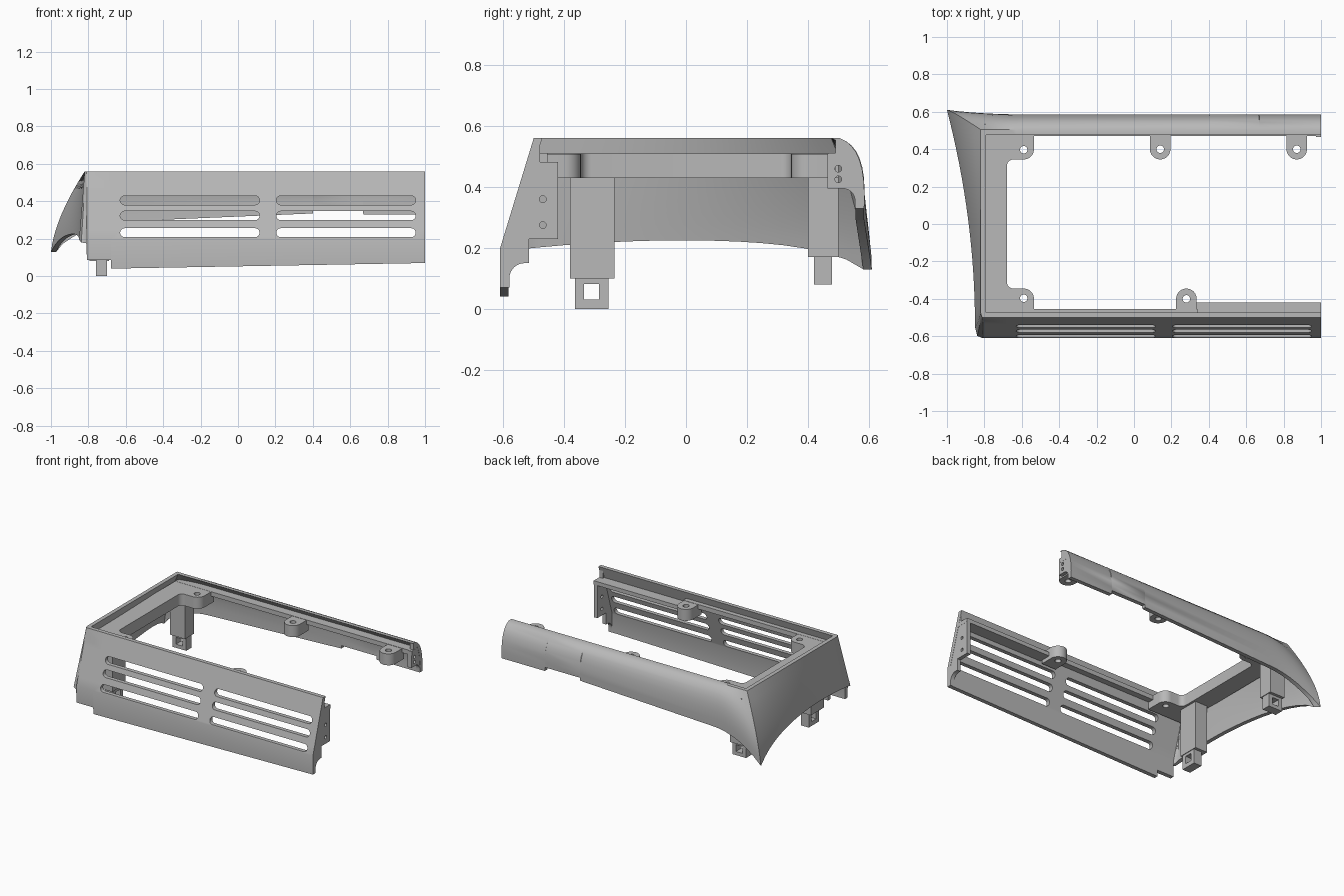
import bpy, bmesh, math
from mathutils import Vector

old = bpy.data.objects.get("Cube")
if old:
    bpy.data.objects.remove(old, do_unlink=True)

grey = bpy.data.materials.new("plain grey")
grey.use_nodes = True
grey.diffuse_color = (0.48, 0.48, 0.48, 1)
grey.node_tree.nodes["Principled BSDF"].inputs["Base Color"].default_value = grey.diffuse_color


def finish(name, bm):
    bmesh.ops.recalc_face_normals(bm, faces=bm.faces)
    me = bpy.data.meshes.new(name)
    bm.to_mesh(me)
    bm.free()
    me.materials.append(grey)
    ob = bpy.data.objects.new(name, me)
    bpy.context.collection.objects.link(ob)
    return ob


def loft(name, rings):
    """Skin closed rings of points and cap both ends."""
    bm = bmesh.new()
    rows = [[bm.verts.new(p) for p in r] for r in rings]
    n = len(rows[0])
    for a, b in zip(rows, rows[1:]):
        for i in range(n):
            j = (i + 1) % n
            bm.faces.new((a[i], a[j], b[j], b[i]))
    bm.faces.new(rows[0])
    bm.faces.new(rows[-1][::-1])
    return finish(name, bm)


def prism(name, pts, axis, a, b):
    """Extrude a 2D outline along an axis from a to b."""
    put = {"x": lambda p, d: (d, p[0], p[1]),
           "y": lambda p, d: (p[0], d, p[1]),
           "z": lambda p, d: (p[0], p[1], d)}[axis]
    return loft(name, [[put(p, d) for p in pts] for d in (a, b)])


def box(name, x0, x1, y0, y1, z0, z1):
    return prism(name, [(x0, y0), (x1, y0), (x1, y1), (x0, y1)], "z", z0, z1)


def arc(cx, cy, r, start, end, n=12):
    angles = [math.radians(start + (end - start) * i / n) for i in range(n + 1)]
    return [(cx + r * math.cos(t), cy + r * math.sin(t)) for t in angles]


def circle(cx, cy, r):
    return arc(cx, cy, r, 0, 345, 23)


def cut(ob, cutters):
    for c in cutters:
        m = ob.modifiers.new("cut", "BOOLEAN")
        m.operation, m.solver, m.object = "DIFFERENCE", "EXACT", c
    dg = bpy.context.evaluated_depsgraph_get()
    ob_mesh = bpy.data.meshes.new_from_object(ob.evaluated_get(dg))
    ob.modifiers.clear()
    ob.data = ob_mesh
    for c in cutters:
        bpy.data.objects.remove(c, do_unlink=True)


# ---- outer shell: one wall section swept round back, side and front ----
N = 8
THICK = 0.028


def section(outer, inward):
    off = Vector(inward) * THICK
    return outer + [p + off for p in reversed(outer)]


def bezier(p0, p1, p2):
    p0, p1, p2 = Vector(p0), Vector(p1), Vector(p2)
    ts = [i / N for i in range(N + 1)]
    return [p0 * (1 - t) ** 2 + p1 * 2 * t * (1 - t) + p2 * t * t for t in ts]


def back(x, zb):
    return bezier((x, 0.505, 0.56), (x, 0.595, 0.53), (x, 0.585, zb))


def side(w):
    y = -0.55 + 1.16 * w
    top_y = -0.475 + 0.98 * w
    zb = 0.225 - 0.1 * y * y - 0.058 * w ** 8
    return bezier((-0.82, top_y, 0.56), (-0.84 - 0.14 * w * w, y, 0.31),
                  (-0.85 - 0.15 * w * w, y, zb))


def front(x, zb):
    top, knee, low = Vector((x, -0.5, 0.56)), Vector((x, -0.61, 0.2)), Vector((x, -0.61, zb))
    if zb > 0.16:
        return [top.lerp(low, i / N) for i in range(N + 1)]
    upper = [top.lerp(knee, i / (N - 1)) for i in range(N)]
    return upper + [low]


rings = []
for x, zb in ((1, 0.33), (0.67, 0.33), (0.668, 0.355), (0.402, 0.355), (0.4, 0.335), (-0.6, 0.293)):
    rings.append(section(back(x, zb), (0, -1, 0)))
straight, corner = back(-0.6, 0.293), side(1)
for i in range(1, 7):
    u = i / 7
    pts = [a.lerp(b, u) for a, b in zip(straight, corner)]
    for k, p in enumerate(pts):        # keep the flare close to the corner
        f = u * u
        p.y = straight[k].y * (1 - f) + corner[k].y * f
        p.z = straight[k].z * (1 - f) + corner[k].z * f
    rings.append(section(pts, (0.3 * f, -1, 0)))
rings.append(section(corner, (1, -1, 0)))
for i in range(15, -1, -1):
    w = i / 16
    rings.append(section(side(w), (1, -0.6 * w ** 8, 0)))
rings.append(section(bezier((-0.814, -0.494, 0.56), (-0.826, -0.545, 0.37),
                            (-0.838, -0.598, 0.18)), (0.8, 0.8, 0)))
for x, zb in ((-0.81, 0.175), (-0.808, 0.085), (-0.68, 0.085), (-0.678, 0.04), (1, 0.07)):
    rings.append(section(front(x, zb), (0, 1, 0)))
shell = loft("outer_shell", rings)

# vent slots in the front panel
slots = []
for z in (0.405, 0.323, 0.232):
    for x0, x1 in ((-0.63, 0.115), (0.205, 0.95)):
        r = 0.024
        outline = arc(x1 - r, z, r, -90, 90) + arc(x0 + r, z, r, 90, 270)
        slots.append(prism("slot_cutter", outline, "y", -0.75, -0.44))
cut(shell, slots)

# ---- side ledge with corner screw tabs ----
half = [(-0.81, 0.5), (-0.535, 0.5)] + arc(-0.59, 0.4, 0.055, 0, -90) + [(-0.645, 0.345)]
half += arc(-0.645, 0.31, 0.035, 90, 180, 6)
ledge = prism("side_ledge", half + [(x, -y) for x, y in reversed(half)], "z", 0.43, 0.51)
cut(ledge, [prism("hole_cutter", circle(-0.59, s * 0.397, 0.02), "z", 0.3, 0.7) for s in (1, -1)])

# ---- free screw tabs on the long rails ----
for name, x, s in (("back_tab_middle", 0.14, 1), ("back_tab_end", 0.87, 1), ("front_tab", 0.28, -1)):
    outline = [(x + 0.055, 0.49), (x + 0.055, 0.4)] + arc(x, 0.4, 0.055, 0, -180)[1:] + [(x - 0.055, 0.49)]
    tab = prism(name, [(px, s * py) for px, py in outline], "z", 0.43, 0.509)
    cut(tab, [prism("hole_cutter", circle(x, s * 0.4, 0.02), "z", 0.3, 0.7)])

# ---- rail ledges ----
box("back_rail_ledge", -0.8, 1, 0.47, 0.535, 0.48, 0.511)
box("front_rail_ledge", -0.8, 0.34, -0.5, -0.455, 0.48, 0.511)
box("front_rail_shelf", 0.335, 1, -0.51, -0.42, 0.455, 0.482)

# ---- end plates with screw holes ----
front_end = [(-0.605, 0.07), (-0.58, 0.07), (-0.58, 0.1)] + arc(-0.53, 0.1, 0.05, 180, 90, 6)
front_end += [(-0.515, 0.15), (-0.515, 0.23), (-0.42, 0.23), (-0.42, 0.48),
              (-0.48, 0.48), (-0.48, 0.555), (-0.5, 0.555), (-0.607, 0.2)]
plate = prism("front_end_plate", front_end, "x", 0.972, 0.999)
cut(plate, [prism("hole_cutter", circle(-0.47, z, 0.011), "x", 0.9, 1.1) for z in (0.36, 0.275)])

back_end = [(0.465, 0.51), (0.465, 0.395), (0.515, 0.395)] + arc(0.515, 0.355, 0.04, 80, 0, 5)
back_end += [(0.555, 0.332), (0.58, 0.332), (0.578, 0.4), (0.57, 0.46), (0.545, 0.52), (0.51, 0.555), (0.49, 0.555), (0.49, 0.51)]
plate = prism("back_end_plate", back_end, "x", 0.972, 0.999)
cut(plate, [prism("hole_cutter", circle(0.5, z, 0.011), "x", 0.9, 1.1) for z in (0.46, 0.425)])

# ---- legs with windowed snap clips ----
box("front_leg", -0.79, -0.695, -0.38, -0.235, 0.1, 0.44)
clip = box("front_clip", -0.76, -0.7, -0.365, -0.255, 0, 0.11)
cut(clip, [box("window_cutter", -0.9, -0.6, -0.335, -0.285, 0.03, 0.082)])
box("back_leg", -0.8, -0.685, 0.4, 0.5, 0.17, 0.44)
clip = box("back_clip", -0.795, -0.69, 0.42, 0.48, 0.08, 0.18)
cut(clip, [box("window_cutter", -0.768, -0.718, 0.3, 0.6, 0.105, 0.152)])

# smooth curved walls, keep hard edges
for ob in bpy.context.collection.objects:
    if ob.type == "MESH" and grey.name in ob.data.materials:
        bpy.ops.object.select_all(action="DESELECT")
        ob.select_set(True)
        bpy.context.view_layer.objects.active = ob
        bpy.ops.object.shade_smooth_by_angle(angle=math.radians(30))
